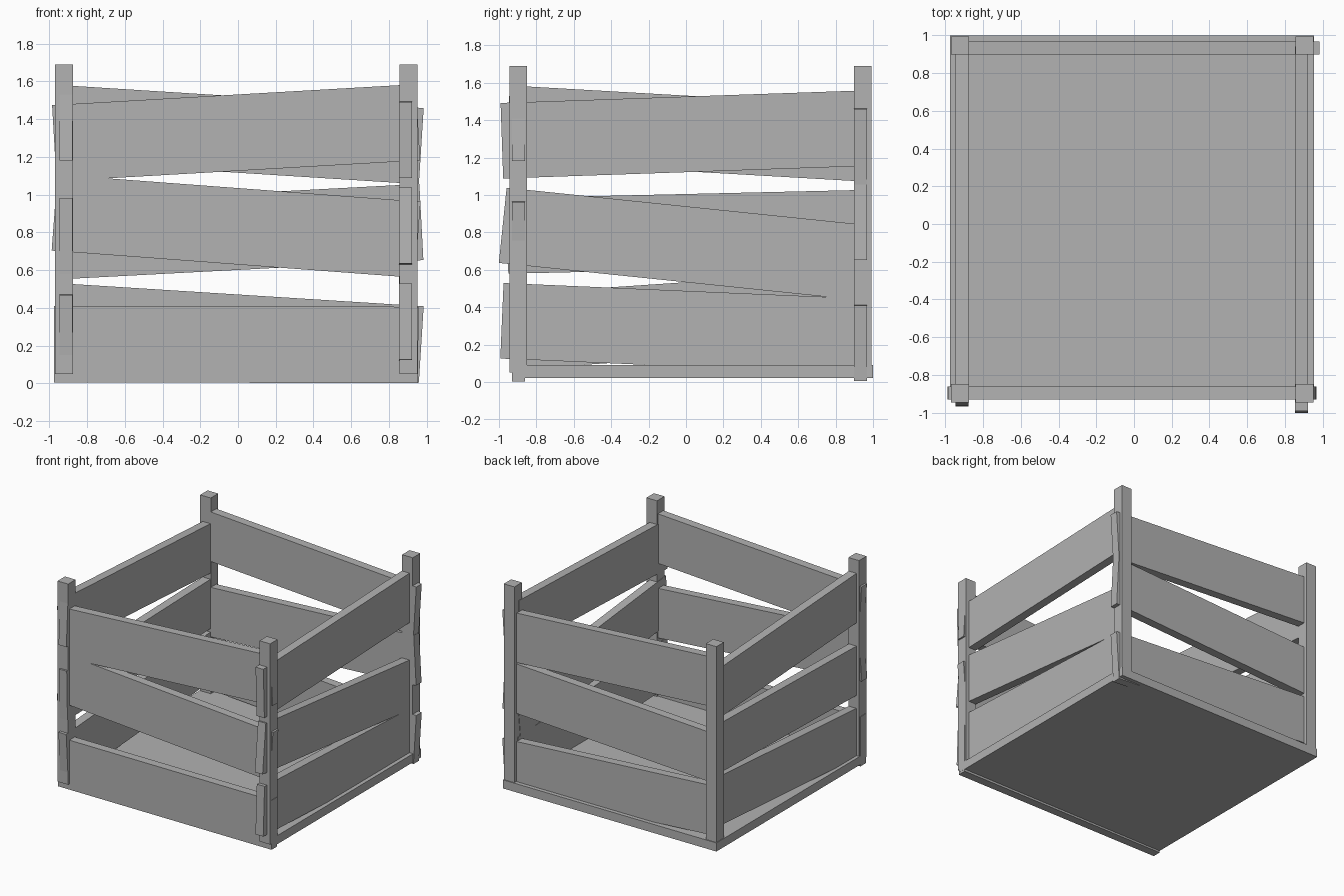
import bpy
from math import atan2, pi
from mathutils import Matrix, Vector

cube = bpy.data.objects.get("Cube")
if cube:
    bpy.data.objects.remove(cube, do_unlink=True)

wood = bpy.data.materials.new("grey_wood")
wood.use_nodes = True
grey = (0.445, 0.445, 0.445, 1)
wood.diffuse_color = grey
wood.node_tree.nodes["Principled BSDF"].inputs["Base Color"].default_value = grey


def box(name, centre, size, turn=None):
    """Flat-shaded box, scaled, then turned about its own centre."""
    bpy.ops.mesh.primitive_cube_add(size=1)
    obj = bpy.context.object
    obj.name = obj.data.name = name
    obj.data.transform(Matrix.Diagonal((*size, 1)))
    obj.data.materials.append(wood)
    obj.matrix_world = Matrix.Translation(Vector(centre)) @ (turn or Matrix())
    return obj


# Base board
box("base_board", (-0.01, 0.035, 0.055), (1.93, 1.93, 0.07))

# Corner posts
POST = 0.096
for side, x in (("right", -0.922), ("left", 0.904)):
    for end, y in (("front", -0.897), ("back", 0.945)):
        box(f"{end}_{side}_post", (x, y, 0.87), (POST, POST, 1.64))

# Crooked slats: each row gives the height of the top edge near both posts
LENGTH, HEIGHT, THICK, SPAN = 1.93, 0.404, 0.07, 1.74
walls = {
    "front": ((-0.01, -0.895), False, ((0.409, 0.406), (1.10, 0.97), (1.48, 1.58))),
    "back": ((0.008, 0.932), False, ((0.525, 0.415), (0.96, 1.052), (1.575, 1.465))),
    "right": ((-0.912, 0.01), True, ((0.475, 0.592), (0.985, 1.025), (1.58, 1.48))),
    "left": ((0.888, -0.02), True, ((0.525, 0.45), (1.03, 0.85), (1.495, 1.555))),
}
for wall, ((x, y), along_y, rows) in walls.items():
    for level, (z0, z1) in zip(("lower", "middle", "upper"), rows):
        tilt = Matrix.Rotation(-atan2(z1 - z0, SPAN), 4, "Y")
        if along_y:
            tilt = Matrix.Rotation(pi / 2, 4, "Z") @ tilt
        z = (z0 + z1 - HEIGHT) / 2
        box(f"{wall}_{level}_slat", (x, y, z), (LENGTH, THICK, HEIGHT), tilt)
